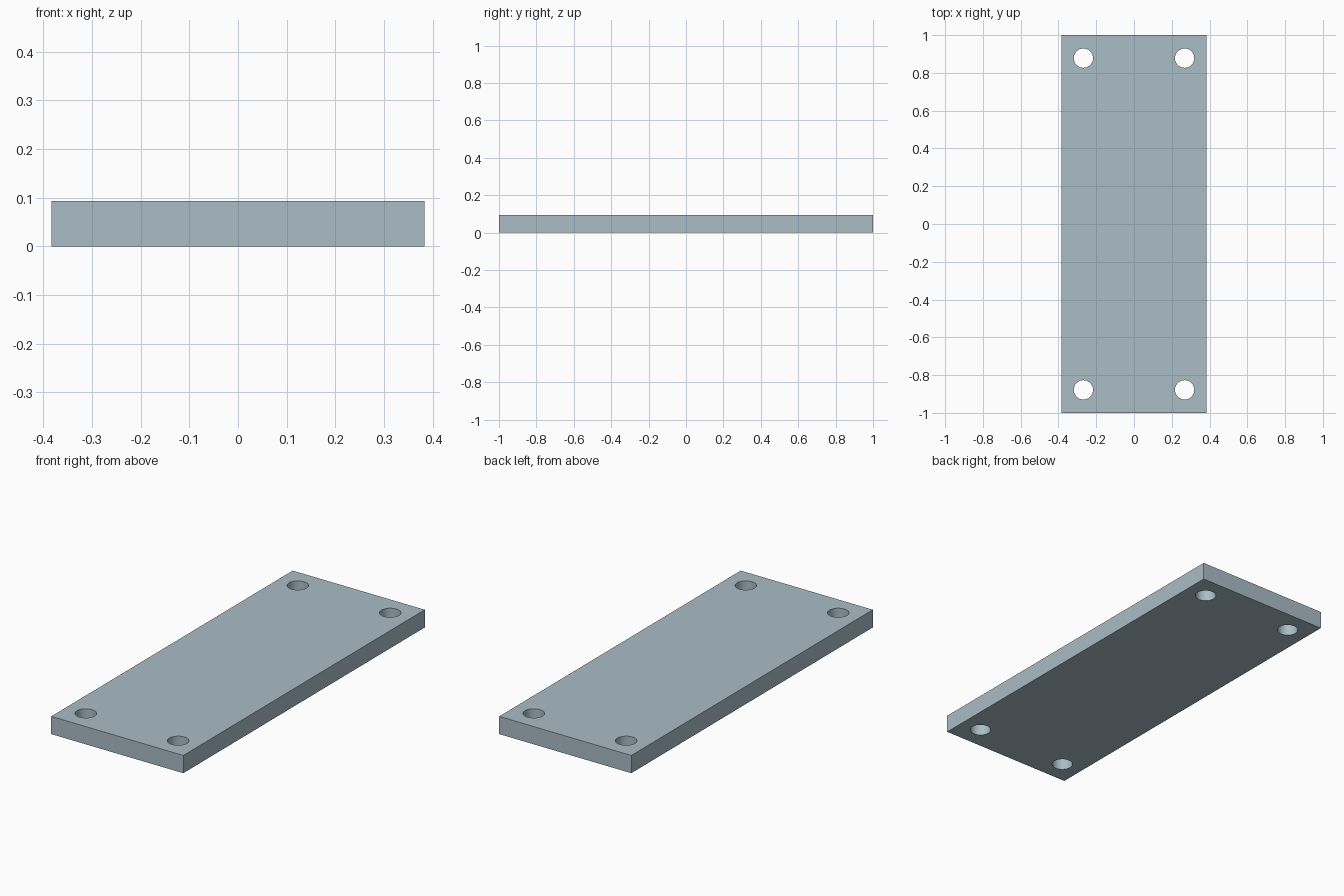
import bpy

if "Cube" in bpy.data.objects:
    bpy.data.objects.remove(bpy.data.objects["Cube"])

WIDTH, LENGTH, THICK = 0.766, 2.0, 0.093
HOLE_X, HOLE_Y, HOLE_R = 0.268, 0.878, 0.051

# Flat rectangular plate
bpy.ops.mesh.primitive_cube_add(size=1, location=(0, 0, THICK / 2))
plate = bpy.context.object
plate.name = "mounting_plate"
plate.scale = (WIDTH, LENGTH, THICK)
bpy.ops.object.transform_apply(location=True, rotation=False, scale=True)

# Blue-grey steel colour
steel = bpy.data.materials.new("blue_grey_steel")
steel.diffuse_color = (0.40, 0.51, 0.56, 1)
steel.use_nodes = True
steel.node_tree.nodes["Principled BSDF"].inputs["Base Color"].default_value = steel.diffuse_color
plate.data.materials.append(steel)


# Round through hole in each corner
def drill(x, y):
    bpy.ops.mesh.primitive_cylinder_add(
        vertices=64, radius=HOLE_R, depth=THICK * 3, location=(x, y, THICK / 2))
    cutter = bpy.context.object
    cutter.name = "hole_cutter"
    cutter.data.materials.append(steel)
    mod = plate.modifiers.new("corner_hole", 'BOOLEAN')
    mod.operation = 'DIFFERENCE'
    mod.solver = 'EXACT'
    mod.object = cutter
    bpy.context.view_layer.objects.active = plate
    bpy.ops.object.modifier_apply(modifier=mod.name)
    bpy.data.objects.remove(cutter, do_unlink=True)


for sx in (-1, 1):
    for sy in (-1, 1):
        drill(sx * HOLE_X, sy * HOLE_Y)

# Smooth hole walls, crisp plate edges
plate.select_set(True)
bpy.context.view_layer.objects.active = plate
bpy.ops.object.shade_smooth_by_angle()
